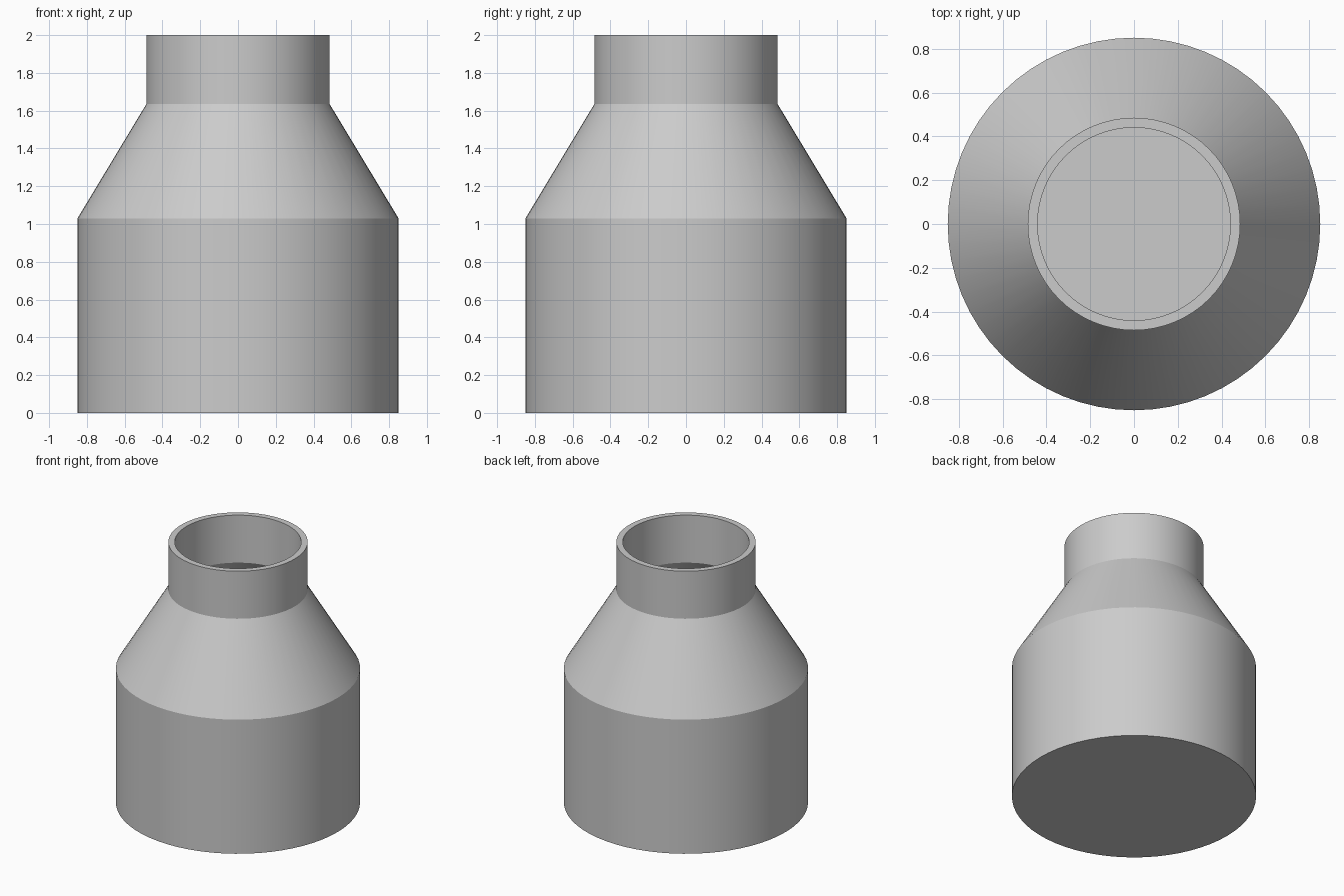
import bpy
import bmesh
import math

cube = bpy.data.objects.get("Cube")
if cube:
    bpy.data.objects.remove(cube, do_unlink=True)

SEGMENTS = 64
WALL = 0.045
BODY_R, NECK_R = 0.85, 0.485
SHOULDER_Z, NECK_Z, TOP_Z = 1.03, 1.635, 2.0

# Plain grey material
grey = bpy.data.materials.new("plain grey")
grey.use_nodes = True
colour = (0.6, 0.6, 0.6, 1)
grey.diffuse_color = colour
grey.node_tree.nodes["Principled BSDF"].inputs["Base Color"].default_value = colour

# Hollow bottle profile: outside going up, over the rim, inside going down
outer = [(BODY_R, 0), (BODY_R, SHOULDER_Z), (NECK_R, NECK_Z), (NECK_R, TOP_Z)]
inner = [(r - WALL, max(z, WALL)) for r, z in reversed(outer)]

# Lathe the profile into rings and close the base and the inner floor
bm = bmesh.new()
rings = []
for r, z in outer + inner:
    angles = [math.tau * i / SEGMENTS for i in range(SEGMENTS)]
    rings.append([bm.verts.new((r * math.cos(a), r * math.sin(a), z)) for a in angles])
for low, high in zip(rings, rings[1:]):
    for i in range(SEGMENTS):
        j = (i + 1) % SEGMENTS
        bm.faces.new((low[i], low[j], high[j], high[i]))
bm.faces.new(rings[0][::-1])
bm.faces.new(rings[-1])
bmesh.ops.recalc_face_normals(bm, faces=bm.faces)

mesh = bpy.data.meshes.new("hollow_bottle")
bm.to_mesh(mesh)
bm.free()
mesh.materials.append(grey)
bottle = bpy.data.objects.new("hollow_bottle", mesh)
bpy.context.collection.objects.link(bottle)

# Smooth round walls with crisp edges at the rim, neck, shoulder and base
bpy.ops.object.select_all(action="DESELECT")
bottle.select_set(True)
bpy.context.view_layer.objects.active = bottle
bpy.ops.object.shade_smooth_by_angle(angle=math.radians(25))
